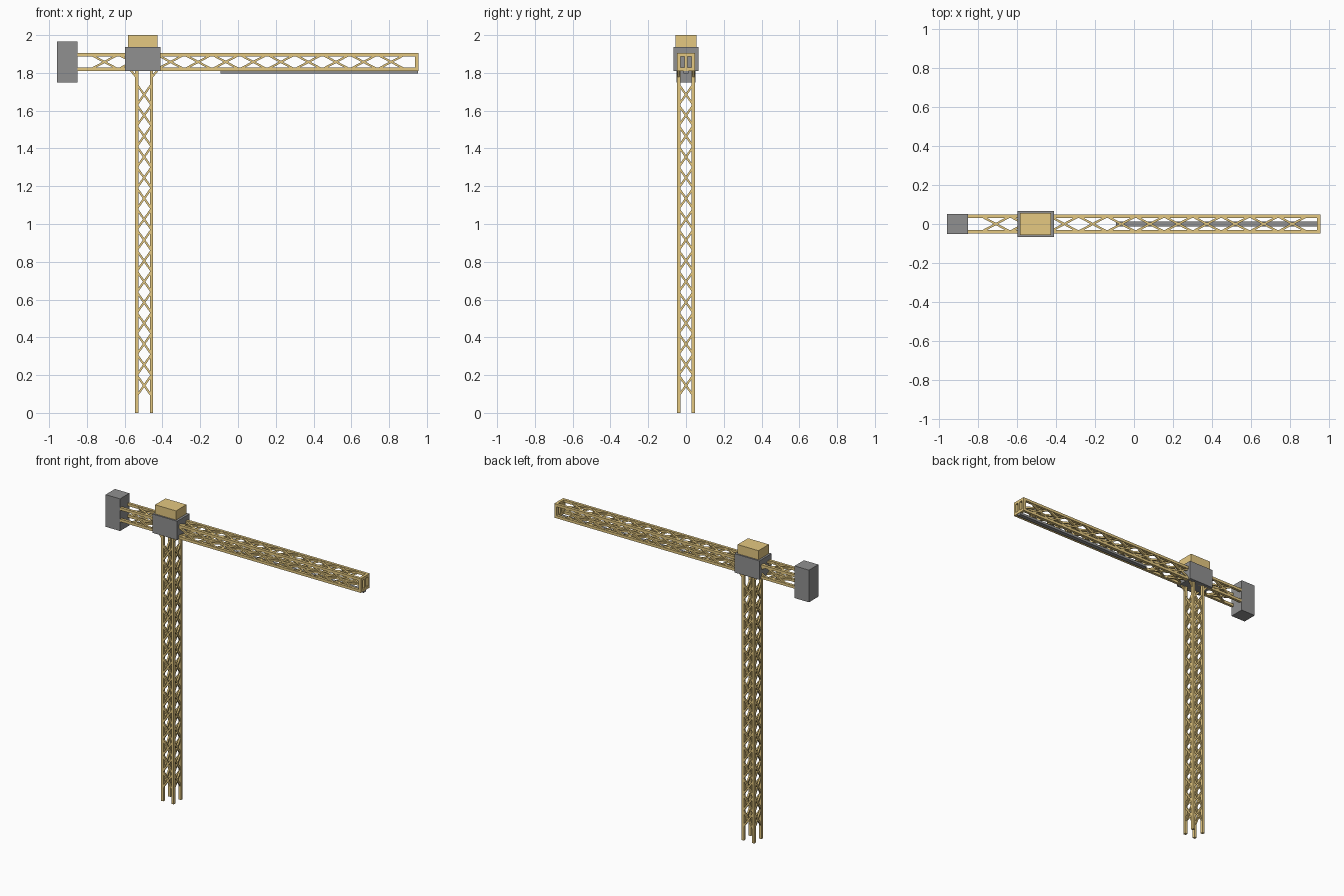
import bpy, bmesh
from mathutils import Vector, Matrix

if "Cube" in bpy.data.objects:
    bpy.data.objects.remove(bpy.data.objects["Cube"])


def material(name, color):
    m = bpy.data.materials.new(name)
    m.diffuse_color = color
    m.use_nodes = True
    m.node_tree.nodes["Principled BSDF"].inputs["Base Color"].default_value = m.diffuse_color
    return m


GOLD = material("yellow_paint", (0.78, 0.58, 0.22, 1))
DARK = material("dark_grey", (0.28, 0.28, 0.28, 1))


def add_box(bm, lo, hi):
    lo, hi = Vector(lo), Vector(hi)
    mat = Matrix.Translation((lo + hi) / 2) @ Matrix.Diagonal((*(hi - lo), 1))
    bmesh.ops.create_cube(bm, size=1, matrix=mat)


def add_bar(bm, a, b, t, w=None):
    # square bar running from point a to point b
    a, b = Vector(a), Vector(b)
    d = b - a
    rot = d.to_track_quat('Z', 'Y').to_matrix().to_4x4()
    mat = Matrix.Translation((a + b) / 2) @ rot @ Matrix.Diagonal((t, w or t, d.length, 1))
    bmesh.ops.create_cube(bm, size=1, matrix=mat)


def finish(bm, name, mat):
    me = bpy.data.meshes.new(name)
    bm.to_mesh(me)
    bm.free()
    me.materials.append(mat)
    ob = bpy.data.objects.new(name, me)
    bpy.context.collection.objects.link(ob)


def box(name, lo, hi, mat):
    bm = bmesh.new()
    add_box(bm, lo, hi)
    finish(bm, name, mat)


def chords(bm, place, h, start, end, t):
    for u in (-h, h):
        for v in (-h, h):
            add_bar(bm, place(u, v, start), place(u, v, end), t)


def lattice(bm, place, h, start, step, count, t):
    # crossed braces on the four faces of a square truss
    for i in range(count):
        s, e = start + i * step, start + (i + 1) * step
        for side in (-h, h):
            for k in (-h, h):
                add_bar(bm, place(side, k, s), place(side, -k, e), t)
                add_bar(bm, place(k, side, s), place(-k, side, e), t)


MX = -0.497   # mast centre
JZ = 1.858    # jib centre height
T = 0.018
H = 0.039


def mast_at(u, v, s):
    return (MX + u, v, s)


def jib_at(u, v, s):
    return (s, u, JZ + v)


# mast
bm = bmesh.new()
chords(bm, mast_at, H, 0, 1.83, T)
finish(bm, "mast_posts", GOLD)
bm = bmesh.new()
lattice(bm, mast_at, H, 0.09, 0.11, 15, 0.011)
for sx in (-1, 1):
    for y in (-H, H):
        add_bar(bm, (MX + sx * H, y, 1.775), (MX + sx * 0.072, y, 1.815), 0.011)
finish(bm, "mast_braces", GOLD)

# jib and counter jib
bm = bmesh.new()
chords(bm, jib_at, H, -0.86, 0.955, T)
finish(bm, "jib_chords", GOLD)
bm = bmesh.new()
lattice(bm, jib_at, H, -0.43, 0.146, 9, 0.011)
lattice(bm, jib_at, H, -0.78, 0.146, 2, 0.011)
finish(bm, "jib_braces", GOLD)

# frame closing the jib tip
bm = bmesh.new()
for y in (-H, 0, H):
    add_bar(bm, (0.946, y, JZ - H), (0.946, y, JZ + H), T)
for z in (-H, H):
    add_bar(bm, (0.946, -H, JZ + z), (0.946, H, JZ + z), T)
finish(bm, "jib_end_frame", GOLD)

# trolley rail, slewing housing, roof block, counterweight
box("trolley_rail", (-0.093, -0.014, 1.796), (0.952, 0.014, 1.812), DARK)
box("slewing_housing", (-0.597, -0.066, 1.81), (-0.41, 0.066, 1.938), DARK)
box("roof_block", (-0.583, -0.056, 1.93), (-0.426, 0.056, 2.0), GOLD)
box("counterweight", (-0.958, -0.05, 1.748), (-0.85, 0.05, 1.966), DARK)
